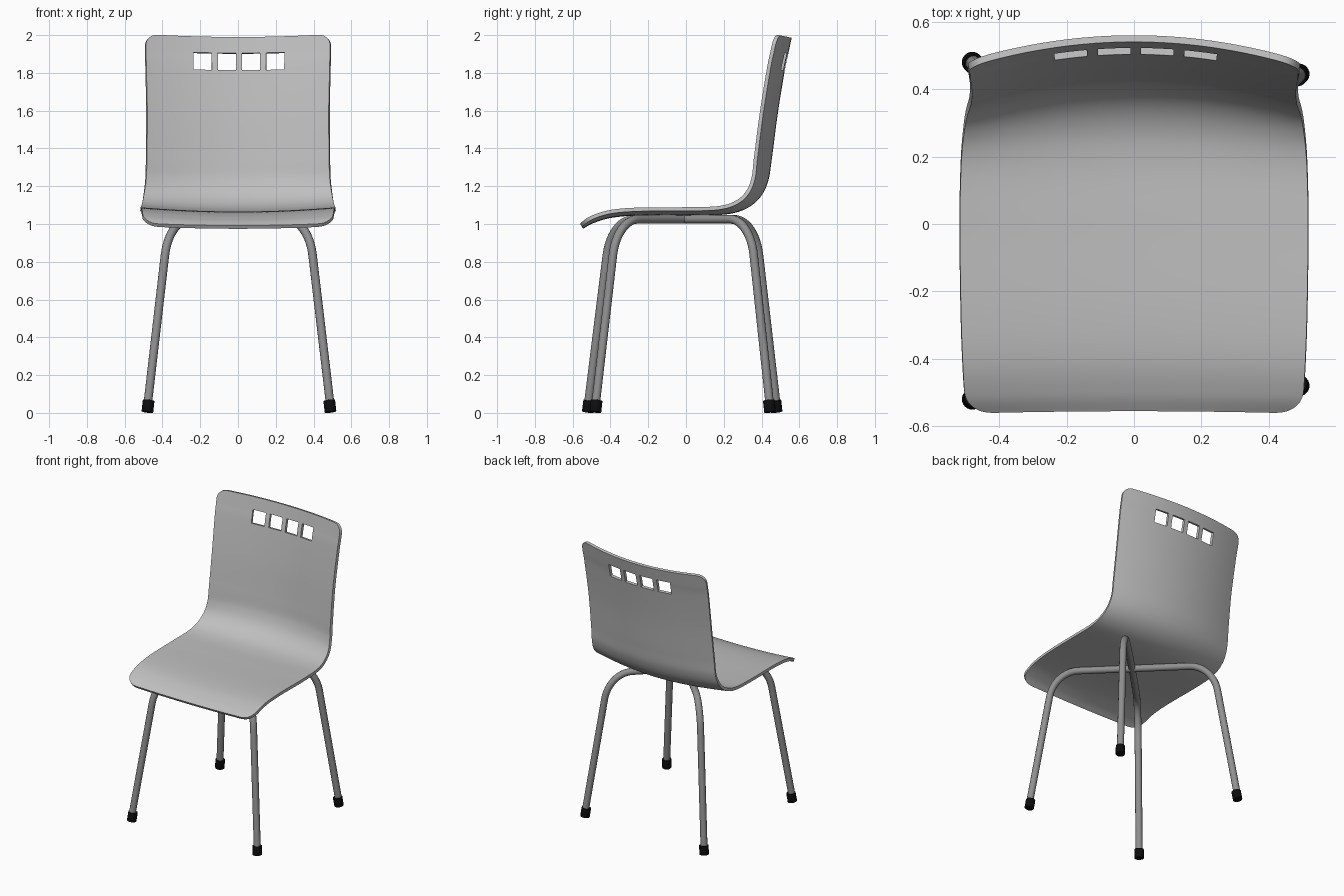
import bpy, bmesh
from mathutils import Vector

if "Cube" in bpy.data.objects:
    bpy.data.objects.remove(bpy.data.objects["Cube"])


def material(name, value):
    m = bpy.data.materials.new(name)
    m.use_nodes = True
    colour = (value, value, value, 1)
    m.diffuse_color = colour
    m.node_tree.nodes["Principled BSDF"].inputs["Base Color"].default_value = colour
    return m


shell_grey = material("shell grey", 0.52)
tube_grey = material("tube grey", 0.28)
rubber_black = material("rubber black", 0.004)


def finish(obj, mat, angle=0.7):
    """Apply modifiers or curve bevels, then shade smooth with sharp edges kept."""
    bpy.ops.object.select_all(action="DESELECT")
    obj.select_set(True)
    bpy.context.view_layer.objects.active = obj
    bpy.ops.object.convert(target="MESH")
    obj = bpy.context.object
    obj.data.materials.clear()
    obj.data.materials.append(mat)
    bpy.ops.object.shade_smooth_by_angle(angle=angle)


def catmull(p, i, t):
    a, b, c, d = (p[max(0, min(len(p) - 1, i + k))] for k in (-1, 0, 1, 2))
    return 0.5 * (2 * b + (c - a) * t + (2 * a - 5 * b + 4 * c - d) * t * t
                  + (3 * b - a - 3 * c + d) * t ** 3)


# Shell: centre line from front lip to top, as y, z, edge bow, half width
profile = [Vector(p) for p in (
    (-0.555, 0.992, 0.014, 0.495), (-0.5, 1.022, 0.02, 0.502), (-0.4, 1.052, 0.022, 0.508),
    (-0.25, 1.065, 0.022, 0.513), (0, 1.066, 0.023, 0.516), (0.18, 1.068, 0.028, 0.512),
    (0.29, 1.09, 0.043, 0.503), (0.37, 1.145, 0.06, 0.493), (0.415, 1.23, 0.07, 0.485),
    (0.435, 1.35, 0.075, 0.482), (0.465, 1.58, 0.075, 0.48), (0.503, 1.815, 0.075, 0.485),
    (0.522, 1.905, 0.075, 0.487), (0.54, 1.99, 0.075, 0.487))]
STEPS = 10
segments = len(profile) - 1
rows = [catmull(profile, i, k / STEPS) for i in range(segments) for k in range(STEPS)]
rows.append(profile[-1])
arc = [0.0]
for a, b in zip(rows, rows[1:]):
    arc.append(arc[-1] + (b - a).xy.length)

# Columns include the edges of the four grip slots
half = 0.486
slots = [((0.005 + c - 0.048) / half, (0.005 + c + 0.048) / half)
         for c in (-0.192, -0.064, 0.064, 0.192)]
slot_edges = [e for s in slots for e in s]
columns = sorted(slot_edges + [k / 20 for k in range(-20, 21)
                               if all(abs(k / 20 - e) > 0.015 for e in slot_edges)])


def corner_inset(distance, radius):
    d = min(distance, radius)
    return radius - (radius ** 2 - (radius - d) ** 2) ** 0.5


bm = bmesh.new()
grid = []
for n, (y, z, bow, width) in enumerate(rows):
    along = (rows[min(n + 1, len(rows) - 1)] - rows[max(n - 1, 0)]).xy.normalized()
    w = width - corner_inset(arc[n], 0.075) - corner_inset(arc[-1] - arc[n], 0.06)
    line = []
    for u in columns:
        lift = bow * (u * w / width) ** 2
        line.append(bm.verts.new((u * w, y - along.y * lift, z + along.x * lift)))
    grid.append(line)
slot_rows = range((segments - 2) * STEPS, (segments - 1) * STEPS)
for i in range(len(rows) - 1):
    for j in range(len(columns) - 1):
        mid = (columns[j] + columns[j + 1]) / 2
        if i in slot_rows and any(a < mid < b for a, b in slots):
            continue
        bm.faces.new((grid[i][j], grid[i][j + 1], grid[i + 1][j + 1], grid[i + 1][j]))
bmesh.ops.delete(bm, geom=[v for v in bm.verts if not v.link_faces], context="VERTS")
mesh = bpy.data.meshes.new("seat_shell")
bm.to_mesh(mesh)
bm.free()
shell = bpy.data.objects.new("seat_shell", mesh)
bpy.context.collection.objects.link(shell)
solid = shell.modifiers.new("thickness", "SOLIDIFY")
solid.thickness = 0.02
solid.offset = -1
finish(shell, shell_grey)


# Frame: two bent tubes crossing under the seat
TOP = 1.025


def corner_point(foot):
    return Vector((foot[0] * 0.76, foot[1] * 0.76, TOP))


def leg_points(foot):
    """Foot, bend start and bend end, each with its two handles."""
    base = Vector((foot[0], foot[1], 0.03))
    k = corner_point(foot)
    start = base.lerp(k, 0.81)
    end = Vector((foot[0] * 0.53, foot[1] * 0.53, TOP))
    return [(base.lerp(start, -0.1), base, base.lerp(start, 0.33)),
            (start.lerp(base, 0.33), start, start.lerp(k, 0.58)),
            (end.lerp(k, 0.58), end, end.lerp(k, -0.5))]


def bent_tube(name, foot_a, foot_b):
    curve = bpy.data.curves.new(name, "CURVE")
    curve.dimensions = "3D"
    curve.bevel_depth = 0.023
    curve.bevel_resolution = 4
    curve.resolution_u = 12
    curve.use_fill_caps = True
    points = leg_points(foot_a) + [p[::-1] for p in reversed(leg_points(foot_b))]
    spline = curve.splines.new("BEZIER")
    spline.bezier_points.add(len(points) - 1)
    for bp, (left, co, right) in zip(spline.bezier_points, points):
        bp.handle_left_type = bp.handle_right_type = "FREE"
        bp.co, bp.handle_left, bp.handle_right = co, left, right
    obj = bpy.data.objects.new(name, curve)
    bpy.context.collection.objects.link(obj)
    finish(obj, tube_grey)


feet = {"back_right": (-0.48, 0.48), "back_left": (0.49, 0.445),
        "front_left": (0.49, -0.48), "front_right": (-0.48, -0.52)}
bent_tube("leg_tube_a", feet["back_right"], feet["front_left"])
bent_tube("leg_tube_b", feet["back_left"], feet["front_right"])

# Rubber feet, tilted with the legs
for name, foot in feet.items():
    base = Vector((foot[0], foot[1], 0.004))
    direction = (corner_point(foot) - base).normalized()
    bpy.ops.mesh.primitive_cylinder_add(
        vertices=24, radius=0.031, depth=0.064, location=base + direction * 0.032,
        rotation=direction.to_track_quat("Z", "Y").to_euler())
    cap = bpy.context.object
    cap.name = name + "_foot"
    bevel = cap.modifiers.new("soft_edge", "BEVEL")
    bevel.width = 0.003
    bevel.segments = 2
    finish(cap, rubber_black)
